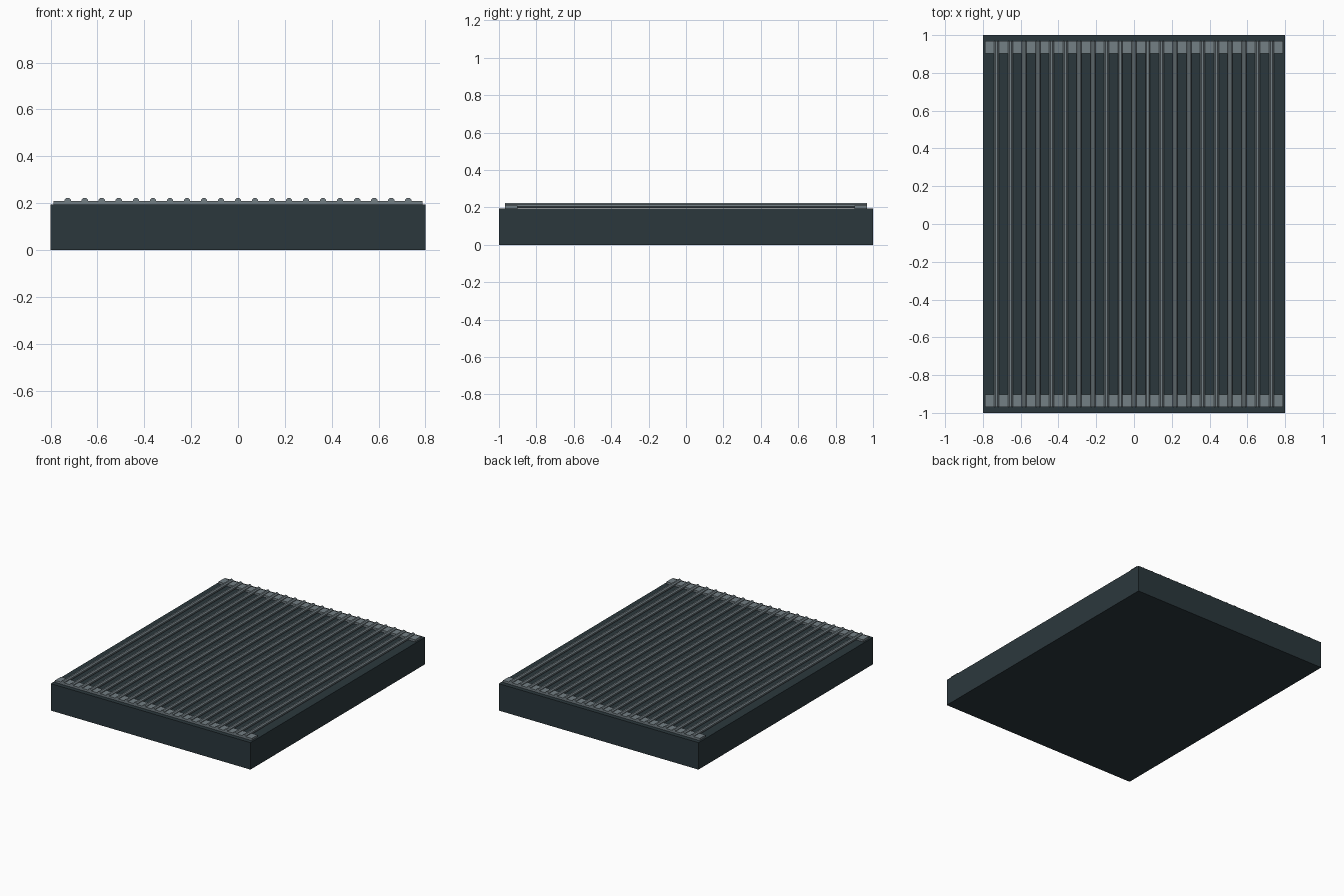
import bpy, math

if "Cube" in bpy.data.objects:
    bpy.data.objects.remove(bpy.data.objects["Cube"])


def material(name, rgb):
    m = bpy.data.materials.new(name)
    m.diffuse_color = (*rgb, 1)
    m.use_nodes = True
    m.node_tree.nodes["Principled BSDF"].inputs["Base Color"].default_value = m.diffuse_color
    return m


dark = material("dark slate", (0.024, 0.039, 0.046))
steel = material("grey steel", (0.175, 0.215, 0.235))


def box(name, size, center, mat):
    bpy.ops.mesh.primitive_cube_add(size=1, location=center)
    ob = bpy.context.object
    ob.name = name
    ob.scale = size
    bpy.ops.object.transform_apply(location=False, rotation=False, scale=True)
    ob.data.materials.append(mat)
    return ob


# Solid base slab
box("base", (1.6, 2.0, 0.195), (0, 0, 0.0975), dark)

# Cross bars that hold the rods at both ends
for name, y in (("front_bar", -0.935), ("back_bar", 0.935)):
    box(name, (1.576, 0.066, 0.016), (0, y, 0.202), steel)

# Row of octagonal rods, flat side up
COUNT, PITCH, RADIUS = 21, 0.0727, 0.0142
for i in range(COUNT):
    x = (i - (COUNT - 1) / 2) * PITCH
    bpy.ops.mesh.primitive_cylinder_add(
        vertices=8, radius=RADIUS, depth=1.936, location=(x, 0, 0.209),
        rotation=(math.pi / 2, 0, 0))
    rod = bpy.context.object
    rod.name = f"rod_{i + 1}"
    rod.rotation_euler = (math.pi / 2, math.pi / 8, 0)
    rod.data.materials.append(steel)
